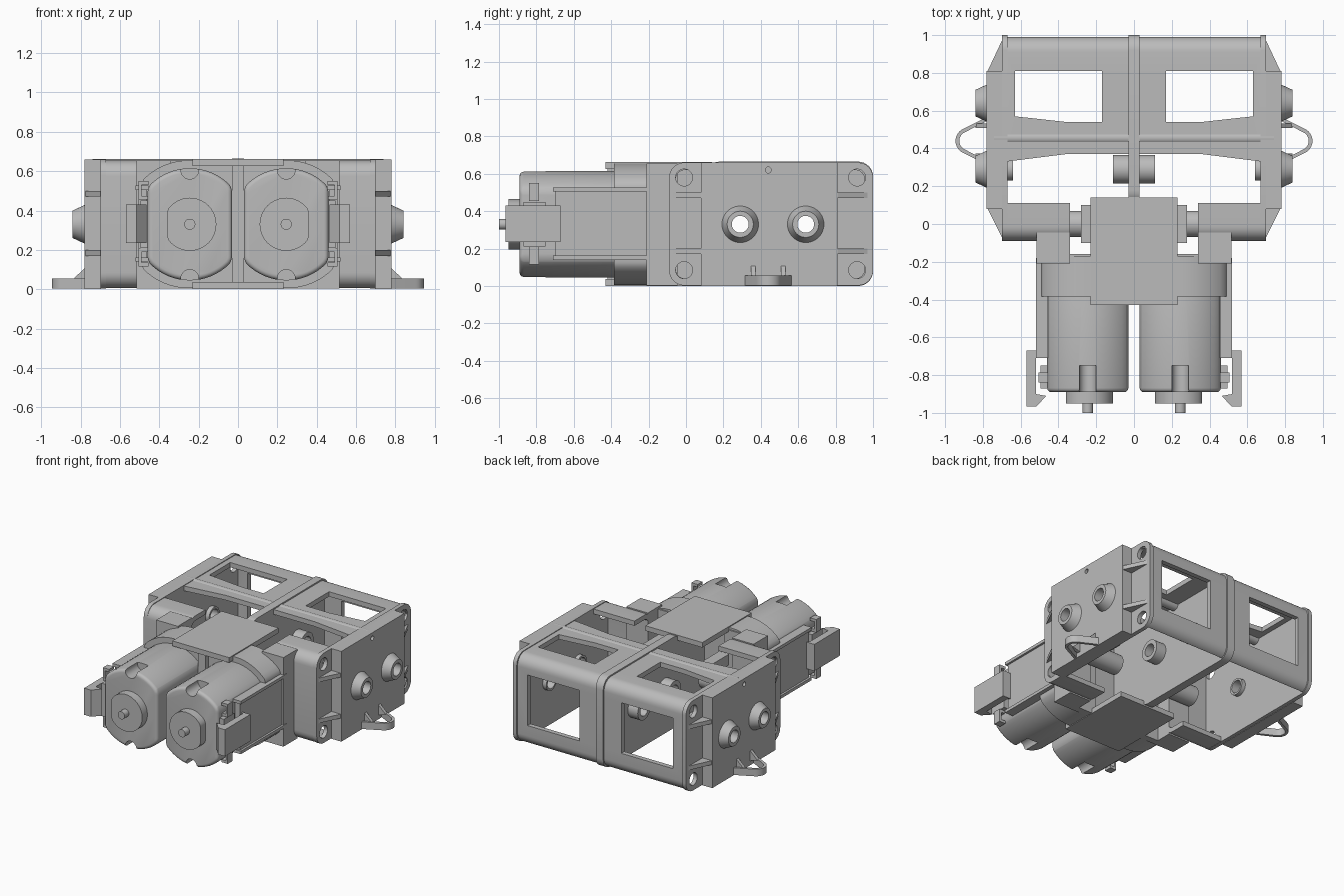
import bpy, bmesh, math
from mathutils import Vector

cube = bpy.data.objects.get("Cube")
if cube:
    bpy.data.objects.remove(cube, do_unlink=True)

grey = bpy.data.materials.new("plastic grey")
grey.use_nodes = True
grey.diffuse_color = (0.5, 0.5, 0.5, 1)
grey.node_tree.nodes["Principled BSDF"].inputs["Base Color"].default_value = (0.5, 0.5, 0.5, 1)


def activate(ob):
    bpy.ops.object.select_all(action='DESELECT')
    ob.select_set(True)
    bpy.context.view_layer.objects.active = ob


def prism(name, axis, pts, a, b, scale=1.0, centre=(0, 0)):
    """Extrude a 2D outline along an axis; the far end may be scaled."""
    def place(p, d):
        u, v = p
        return {'x': (d, u, v), 'y': (u, d, v), 'z': (u, v, d)}[axis]
    bm = bmesh.new()
    far = [(centre[0] + (u - centre[0]) * scale, centre[1] + (v - centre[1]) * scale) for u, v in pts]
    lo = [bm.verts.new(place(p, a)) for p in pts]
    hi = [bm.verts.new(place(p, b)) for p in far]
    bm.faces.new(lo)
    bm.faces.new(hi)
    n = len(pts)
    for i in range(n):
        j = (i + 1) % n
        bm.faces.new((lo[i], lo[j], hi[j], hi[i]))
    bmesh.ops.recalc_face_normals(bm, faces=bm.faces)
    me = bpy.data.meshes.new(name)
    bm.to_mesh(me)
    bm.free()
    me.materials.append(grey)
    ob = bpy.data.objects.new(name, me)
    bpy.context.collection.objects.link(ob)
    return ob


def rect(u0, u1, v0, v1):
    return [(u0, v0), (u1, v0), (u1, v1), (u0, v1)]


def box(name, x0, x1, y0, y1, z0, z1):
    return prism(name, 'z', rect(x0, x1, y0, y1), z0, z1)


def arc(cu, cv, r, a0=0, a1=360, n=40):
    closed = a1 - a0 == 360
    steps = n if closed else n + 1
    return [(cu + r * math.cos(math.radians(a0 + (a1 - a0) * i / n)),
             cv + r * math.sin(math.radians(a0 + (a1 - a0) * i / n))) for i in range(steps)]


def rounded(u0, u1, v0, v1, r):
    return (arc(u1 - r, v1 - r, r, 0, 90, 8) + arc(u0 + r, v1 - r, r, 90, 180, 8)
            + arc(u0 + r, v0 + r, r, 180, 270, 8) + arc(u1 - r, v0 + r, r, 270, 360 - 1e-6, 8))


def rod(name, axis, cu, cv, r, a, b, r2=None):
    return prism(name, axis, arc(cu, cv, r), a, b, (r2 or r) / r, (cu, cv))


def cut(ob, cutters):
    for c in cutters:
        m = ob.modifiers.new("cut", 'BOOLEAN')
        m.operation, m.solver, m.object = 'DIFFERENCE', 'EXACT', c
        activate(ob)
        bpy.ops.object.modifier_apply(modifier=m.name)
        bpy.data.objects.remove(c, do_unlink=True)
    return ob


def bevel(ob, width, segments=4):
    m = ob.modifiers.new("bevel", 'BEVEL')
    m.width, m.segments, m.limit_method = width, segments, 'ANGLE'
    activate(ob)
    bpy.ops.object.modifier_apply(modifier=m.name)
    return ob


AXLES = (0.29, 0.64)
MID = 0.33


def axle_holes():
    return [rod("cutter", 'x', y, MID, 0.045, -1.1, 1.1) for y in AXLES]


# Frame: a rounded sleeve with window openings in roof, rear and floor
frame = prism("gearbox_frame", 'x', rounded(-0.09, 0.99, 0.005, 0.655, 0.08), -0.69, 0.69)
holes = [prism("cutter", 'x', rounded(-0.055, 0.955, 0.04, 0.62, 0.05), -0.8, 0.8),
         box("cutter", -0.67, 0.67, 0.10, 0.94, -0.1, 0.2),
         box("cutter", -0.34, 0.34, -0.2, 0.12, -0.1, 0.8),
         box("cutter", -0.50, 0.50, -0.2, -0.05, 0.05, 0.6)]
rear_window = [(0.17, 0.81), (0.63, 0.81), (0.63, 0.57), (0.36, 0.54), (0.17, 0.54)]
front_window = [(0.03, 0.11), (0.68, 0.11), (0.68, 0.33), (0.36, 0.37), (0.03, 0.37)]
for s in (1, -1):
    for outline in (rear_window, front_window):
        holes.append(prism("cutter", 'z', [(s * x, y) for x, y in outline], 0.5, 0.8))
    holes.append(box("cutter", *sorted((s * 0.17, s * 0.59)), 0.9, 1.1, 0.16, 0.53))
cut(frame, holes)

# Centre wall, its raised band and bearing sleeves
wall = prism("centre_wall", 'x', rounded(0.10, 1.0, 0, 0.665, 0.08), -0.03, 0.03)
cut(wall, axle_holes())
for y in AXLES:
    sleeve = rod("centre_bearing", 'x', y, MID, 0.075, -0.11, 0.11)
    cut(sleeve, [rod("cutter", 'x', y, MID, 0.045, -1, 1)])
rod("roof_ridge", 'x', 0.455, 0.625, 0.036, -0.74, 0.74)

for s in (1, -1):
    # Side plates with flange, screw holes and axle holes
    flange = prism("side_flange", 'x', rounded(-0.09, 1.0, 0.003, 0.66, 0.08), s * 0.67, s * 0.70)
    screws = [rod("cutter", 'x', y, z, 0.045, s * 0.6, s * 0.8)
              for y in (-0.01, 0.915) for z in (0.085, 0.58)]
    cut(flange, screws + axle_holes())
    panel = prism("side_panel", 'x', rect(0.08, 0.81, 0.0, 0.66), s * 0.695, s * 0.78)
    cut(panel, axle_holes() + [rod("cutter", 'x', 0.44, 0.62, 0.016, s * 0.76, s * 0.8)])

    # Stiffening ribs on the flange
    for z in (0.185, 0.485):
        for y0, y1 in ((0.08, -0.08), (0.81, 0.98)):
            prism("flange_rib", 'z', [(s * 0.695, y0), (s * 0.775, y0), (s * 0.695, y1)], z - 0.015, z + 0.015)

    # Axle bosses outside and inside the plate
    for y in AXLES:
        for name, x0, x1, r0, r1 in (("outer_boss", 0.775, 0.84, 0.10, 0.07), ("inner_boss", 0.70, 0.64, 0.06, 0.06)):
            boss = rod(name, 'x', y, MID, r0, s * x0, s * x1, r1)
            cut(boss, [rod("cutter", 'x', y, MID, 0.045, -1.1, 1.1)])

    # Mounting loop at the foot
    def loop(inset):
        tip = arc(0.875, 0.44, 0.07 - inset, -65, 65, 12)
        base = [(0.77, 0.57 - inset), (0.77, 0.31 + inset)]
        return [(s * x, y) for x, y in tip + base]
    cut(prism("mounting_loop", 'z', loop(0), 0.003, 0.055), [prism("cutter", 'z', loop(0.02), -0.1, 0.2)])
    for y in (0.36, 0.52):
        prism("loop_gusset", 'y', [(s * 0.77, 0.115), (s * 0.77, 0.03), (s * 0.84, 0.05)], y - 0.012, y + 0.012)

    # Motor with flattened flanks and grooves
    cx = s * 0.245
    can = [(max(cx - 0.215, min(cx + 0.215, x)), z) for x, z in arc(cx, MID, 0.285, n=64)]
    motor = bevel(prism("motor_can", 'y', can, -0.89, -0.30), 0.045)
    cut(motor, [rod("cutter", 'y', cx, MID + d * 0.275, 0.045, -0.95, -0.75) for d in (1, -1)])
    flat = cx + s * 0.115
    cap = [(min(x, flat) if s > 0 else max(x, flat), z) for x, z in arc(cx, MID, 0.135)]
    prism("motor_end_cap", 'y', cap, -0.95, -0.88)
    rod("motor_shaft", 'y', cx, MID, 0.028, -1.0, -0.94)

    # Retaining arm with rails and hooked clip
    def sbox(name, x0, x1, *rest):
        return box(name, *sorted((s * x0, s * x1)), *rest)
    sbox("clip_arm", 0.465, 0.505, -0.70, -0.18, 0.16, 0.51)
    for z in (0.14, 0.505):
        sbox("arm_rail", 0.455, 0.52, -0.71, -0.18, z, z + 0.022)
    hook = [(0.50, -0.67), (0.57, -0.67), (0.57, -0.965), (0.515, -0.965), (0.465, -0.91), (0.52, -0.90), (0.52, -0.69)]
    prism("clip_hook", 'z', [(s * x, y) for x, y in hook], 0.235, 0.43)

    # Bent terminals
    for z in (0.115, 0.455):
        sbox("terminal", 0.455, 0.505, -0.84, -0.785, z, z + 0.02)
        sbox("terminal", 0.455, 0.505, -0.84, -0.785, z + 0.075, z + 0.095)
        sbox("terminal", 0.49, 0.505, -0.84, -0.785, z, z + 0.095)
    sbox("terminal_block", 0.45, 0.495, -0.87, -0.75, 0.21, 0.45)

    # Blocks joining the motor holder to the frame, and drive stub
    sbox("holder_cheek", 0.34, 0.515, -0.21, -0.045, 0.003, 0.655)
    sbox("holder_web", 0.20, 0.36, -0.21, -0.16, 0.003, 0.64)
    rod("drive_stub", 'x', 0.0, MID, 0.07, s * 0.15, s * 0.50)
    sbox("stub_bracket", 0.20, 0.28, -0.10, 0.10, 0.42, 0.50)

# Motor holder: two merged round collars with flat flanks
outline = arc(0.25, MID, 0.325, -90, 90, 32) + arc(-0.25, MID, 0.325, 90, 270, 32)
outline = [(max(-0.49, min(0.49, x)), z) for x, z in outline]
prism("motor_holder", 'y', outline, -0.385, -0.17)

# Bridge plates and the web between the motors
for z in (0.0, 0.625):
    box("bridge_plate", -0.23, 0.23, -0.43, 0.14, z, z + 0.037)
box("bridge_web", -0.03, 0.03, -0.42, 0.12, 0.01, 0.65)

for ob in [o for o in bpy.context.scene.objects if o.type == 'MESH']:
    activate(ob)
    bpy.ops.object.shade_smooth_by_angle(angle=math.radians(30))
